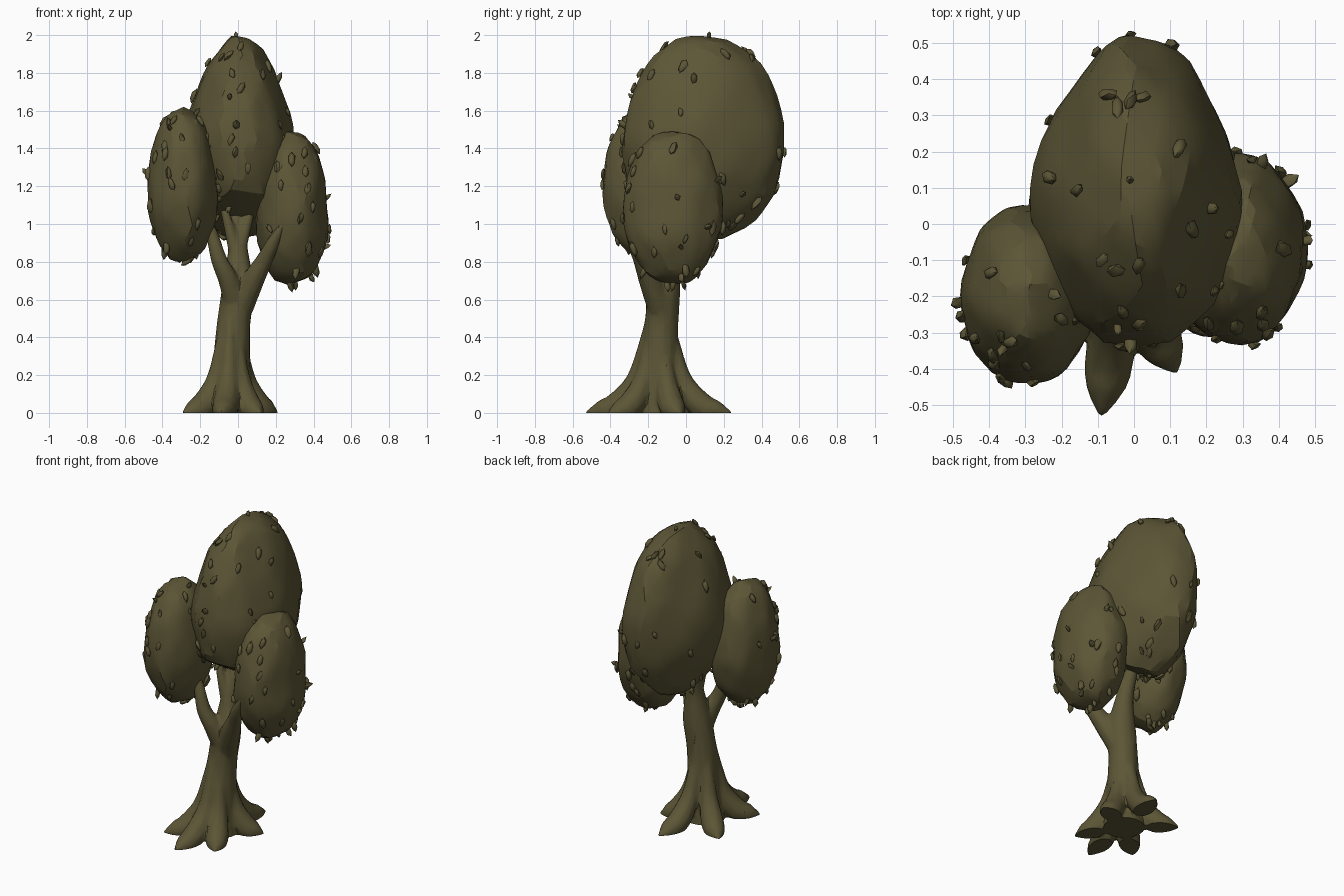
import bpy, bmesh, math, random
from mathutils import Vector, Matrix, noise

random.seed(11)
if "Cube" in bpy.data.objects:
    bpy.data.objects.remove(bpy.data.objects["Cube"])

olive = bpy.data.materials.new("olive")
olive.use_nodes = True
olive.diffuse_color = (0.107, 0.093, 0.037, 1)
olive.node_tree.nodes["Principled BSDF"].inputs["Base Color"].default_value = olive.diffuse_color


def add_object(name, bm, angle=30):
    bmesh.ops.recalc_face_normals(bm, faces=bm.faces)
    mesh = bpy.data.meshes.new(name)
    bm.to_mesh(mesh)
    bm.free()
    mesh.materials.append(olive)
    obj = bpy.data.objects.new(name, mesh)
    bpy.context.collection.objects.link(obj)
    bpy.ops.object.select_all(action='DESELECT')
    obj.select_set(True)
    bpy.context.view_layer.objects.active = obj
    bpy.ops.object.shade_smooth_by_angle(angle=math.radians(angle))
    return obj


def rand_dir():
    return Vector([random.gauss(0, 1) for _ in range(3)]).normalized()


# Foliage: chiselled eggs, narrowed to the back and top and widened at the bottom
def foliage(name, center, radii, back=0.0, top=0.0, bottom=0.0, cuts=()):
    center = Vector(center)
    bm = bmesh.new()
    bmesh.ops.create_icosphere(bm, subdivisions=4, radius=1)
    planes = [(rand_dir(), random.uniform(0.94, 0.975)) for _ in range(45)]
    for v in bm.verts:
        p = v.co * (1 + 0.035 * noise.noise(v.co * 2.5 + center * 9)
                    + 0.03 * noise.noise(v.co * 5 + center * 5))
        for n, d in planes:
            p -= n * max(0, p.dot(n) - d) * 0.9
        p.x *= (1 - back * max(0, p.y)) * (1 - top * max(0, p.z)) * (1 + bottom * max(0, -p.z))
        v.co = p
    for axis in range(3):
        values = [v.co[axis] for v in bm.verts]
        low, high = min(values), max(values)
        for v in bm.verts:
            unit = 2 * (v.co[axis] - low) / (high - low) - 1
            v.co[axis] = center[axis] + radii[axis] * unit
    for point, normal in cuts:
        n = Vector(normal).normalized()
        for v in bm.verts:
            v.co -= n * max(0, (v.co - Vector(point)).dot(n)) * 0.9
    return add_object(name, bm, 18)


# Leaf buds: small stretched pebbles stuck to the foliage
def leaf_buds(name, host, count, hanging):
    bm = bmesh.new()
    verts = list(host.data.vertices)
    zs = [v.co.z for v in verts]
    low = min(zs) + 0.13 * (max(zs) - min(zs))
    bottom = [v for v in verts if v.co.z < low]
    picks = random.sample(verts, count) + random.sample(bottom, hanging)
    for i, v in enumerate(picks):
        n = v.normal.copy()
        down = Vector((0, 0, -1)) + 0.45 * rand_dir()
        if i >= count:
            axis = (down + n * 0.3).normalized()
        elif i % 6 == 0:
            axis = (n - down * 0.7).normalized()
        else:
            axis = (down - n * down.dot(n) * 0.9).normalized()
        side = axis.cross(n)
        if side.length < 0.1:
            side = axis.orthogonal()
        side.normalize()
        rot = Matrix((side, axis.cross(side), axis)).transposed().to_4x4()
        size = random.uniform(0.7, 1.2)
        scale = Matrix.Diagonal((0.018 * size, 0.015 * size, 0.037 * size, 1))
        mat = Matrix.Translation(v.co + n * 0.006) @ rot @ scale
        made = bmesh.ops.create_icosphere(bm, subdivisions=1, radius=1, matrix=mat)
        for w in made["verts"]:
            w.co += rand_dir() * 0.003
    add_object(name, bm, 50)


crown = foliage("main_foliage", (0.005, 0.09, 1.445), (0.293, 0.43, 0.55), 0.2, 0.25, 0.0,
                [((0, 0.22, 0.885), (0, -0.58, -1))])
right = foliage("right_foliage", (-0.293, -0.195, 1.21), (0.187, 0.247, 0.41), 0.0, 0.05, 0.12)
left = foliage("left_foliage", (0.288, -0.07, 1.085), (0.193, 0.265, 0.405), 0.0, 0.0, 0.22)
leaf_buds("main_leaf_buds", crown, 52, 6)
leaf_buds("right_leaf_buds", right, 30, 6)
leaf_buds("left_leaf_buds", left, 30, 6)


# Tapered limb swept along points given as (x, y, z, radius)
def limb(bm, path, sides=10, steps=6):
    pts = []
    for i in range(len(path) - 1):
        a, b, c, d = [Vector(path[max(0, min(len(path) - 1, i + k))]) for k in (-1, 0, 1, 2)]
        for s in range(steps):
            t = s / steps
            pts.append(0.5 * (2 * b + (c - a) * t + (2 * a - 5 * b + 4 * c - d) * t**2
                              + (3 * b - a - 3 * c + d) * t**3))
    pts.append(Vector(path[-1]))
    rings = []
    for i, p in enumerate(pts):
        tangent = (pts[min(i + 1, len(pts) - 1)] - pts[max(i - 1, 0)]).to_3d().normalized()
        u = tangent.cross(Vector((0.31, 0.95, 0.02))).normalized()
        w = tangent.cross(u)
        r = max(p.w, 0.006)
        rings.append([bm.verts.new(p.to_3d() + r * (u * math.cos(a) + w * math.sin(a)))
                      for a in (math.tau * k / sides for k in range(sides))])
    for lo, hi in zip(rings, rings[1:]):
        for k in range(sides):
            j = (k + 1) % sides
            bm.faces.new((lo[k], lo[j], hi[j], hi[k]))
    bm.faces.new(rings[0])
    bm.faces.new(rings[-1])


# Trunk and branches
bm = bmesh.new()
limb(bm, [(-0.04, -0.14, -0.05, 0.13), (-0.035, -0.14, 0.2, 0.105), (-0.025, -0.13, 0.45, 0.09),
          (0.0, -0.115, 0.66, 0.085), (0.0, -0.09, 0.85, 0.055), (-0.01, -0.04, 1.02, 0.04),
          (-0.01, 0.0, 1.2, 0.035)], 14)
limb(bm, [(-0.01, -0.14, 0.55, 0.06), (-0.05, -0.19, 0.7, 0.055), (-0.1, -0.215, 0.81, 0.044),
          (-0.14, -0.21, 0.95, 0.033), (-0.2, -0.2, 1.08, 0.025)])
limb(bm, [(0.02, -0.14, 0.56, 0.065), (0.08, -0.19, 0.7, 0.06), (0.14, -0.235, 0.81, 0.045),
          (0.185, -0.275, 0.9, 0.035), (0.235, -0.305, 1.0, 0.012)])
limb(bm, [(0.0, -0.1, 0.85, 0.04), (0.05, -0.06, 1.02, 0.03), (0.09, 0.0, 1.2, 0.025)])
limb(bm, [(-0.01, -0.1, 0.85, 0.04), (-0.06, -0.1, 1.03, 0.025), (-0.1, -0.06, 1.2, 0.022)])

# Roots: ridges running down the trunk and out to pointed feet
tips = [(0.12, -0.41), (-0.09, -0.53), (-0.29, -0.36), (-0.29, 0.07), (0.03, 0.24), (0.21, -0.03)]
core = Vector((-0.035, -0.14))
for tip in tips:
    out = Vector(tip) - core
    path = []
    for reach, z, r in ((0.1, 0.6, 0.01), (0.2, 0.35, 0.037), (0.32, 0.17, 0.055),
                        (0.56, 0.045, 0.07), (0.8, 0.01, 0.055), (1.0, 0.0, 0.008)):
        q = core + out * reach
        path.append((q.x, q.y, z, r))
    limb(bm, path)
wood = add_object("trunk_and_roots", bm)

# Fuse the limbs into one carved body and trim it flat at the ground
fuse = wood.modifiers.new("fuse", 'REMESH')
fuse.mode = 'VOXEL'
fuse.voxel_size = 0.01
relax = wood.modifiers.new("relax", 'SMOOTH')
relax.iterations = 3
thin = wood.modifiers.new("thin", 'DECIMATE')
thin.ratio = 0.12
for modifier in ("fuse", "relax", "thin"):
    bpy.ops.object.modifier_apply(modifier=modifier)
bm = bmesh.new()
bm.from_mesh(wood.data)
cut = bmesh.ops.bisect_plane(bm, geom=bm.verts[:] + bm.edges[:] + bm.faces[:],
                             plane_co=(0, 0, 0), plane_no=(0, 0, 1), clear_inner=True)
bmesh.ops.holes_fill(bm, edges=[e for e in cut["geom_cut"] if isinstance(e, bmesh.types.BMEdge)])
bm.to_mesh(wood.data)
bm.free()
bpy.ops.object.shade_smooth_by_angle(angle=math.radians(30))
